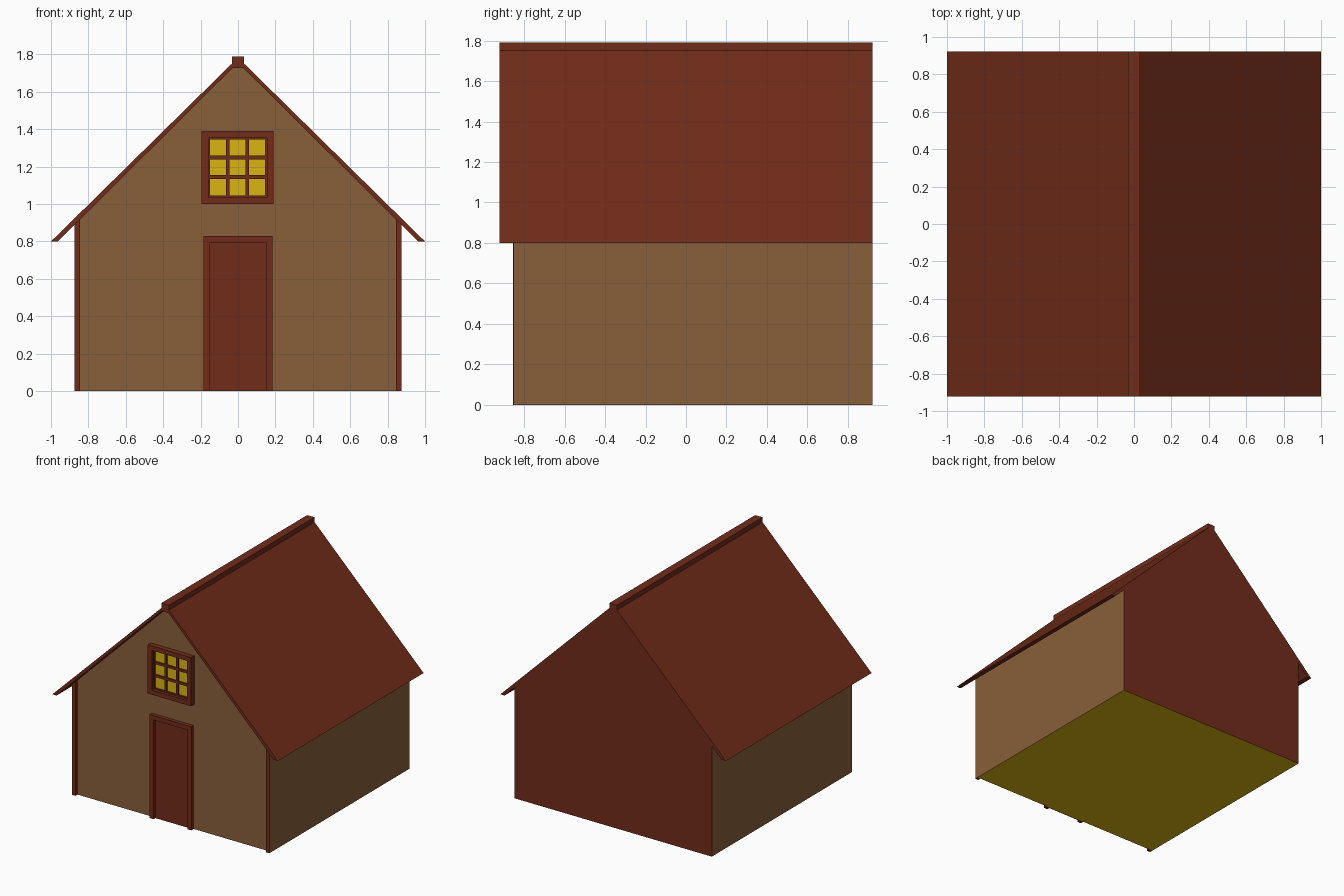
import bpy, bmesh
from mathutils import Vector

if "Cube" in bpy.data.objects:
    bpy.data.objects.remove(bpy.data.objects["Cube"])


def material(name, rgb):
    m = bpy.data.materials.new(name)
    m.diffuse_color = (*rgb, 1)
    m.use_nodes = True
    m.node_tree.nodes["Principled BSDF"].inputs["Base Color"].default_value = m.diffuse_color
    return m


TAN = material("tan_wall", (0.25, 0.115, 0.043))
RED = material("red_wood", (0.165, 0.025, 0.01))
YELLOW = material("yellow_glow", (0.70, 0.46, 0.006))

Y0, Y1 = -0.923, 0.923      # roof ends
WALL = -0.825               # front wall plane
SLOPE = 0.993


def extrude_profile(name, pts, y0, y1, mat, face_mats=()):
    """Extrude an x-z outline along y; face_mats = (direction, material) pairs."""
    bm = bmesh.new()
    face = bm.faces.new([bm.verts.new((x, y0, z)) for x, z in pts])
    ext = bmesh.ops.extrude_face_region(bm, geom=[face])
    verts = [v for v in ext["geom"] if isinstance(v, bmesh.types.BMVert)]
    bmesh.ops.translate(bm, verts=verts, vec=(0, y1 - y0, 0))
    bmesh.ops.recalc_face_normals(bm, faces=bm.faces)
    me = bpy.data.meshes.new(name)
    me.materials.append(mat)
    for i, (direction, m) in enumerate(face_mats, 1):
        me.materials.append(m)
        for f in bm.faces:
            if f.normal.dot(Vector(direction)) > 0.99:
                f.material_index = i
    bm.to_mesh(me)
    bm.free()
    ob = bpy.data.objects.new(name, me)
    bpy.context.collection.objects.link(ob)
    return ob


def box(name, x, z, y, mat, face_mats=()):
    pts = [(x[0], z[0]), (x[1], z[0]), (x[1], z[1]), (x[0], z[1])]
    return extrude_profile(name, pts, y[0], y[1], mat, face_mats)


def frame(name, x, z, w, y, sill=True):
    """Rectangular trim of width w, with or without a bottom rail."""
    box(name + "_left", (x[0], x[0] + w), z, y, RED)
    box(name + "_right", (x[1] - w, x[1]), z, y, RED)
    inner = (x[0] + w, x[1] - w)
    box(name + "_top", inner, (z[1] - w, z[1]), y, RED)
    if sill:
        box(name + "_bottom", inner, (z[0], z[0] + w), y, RED)


# House body: tan front and sides, red back gable, yellow underside
def under_roof(x):
    return 0.8 + (0.963 - abs(x)) * SLOPE


e = under_roof(0.875)
extrude_profile("house_body",
                [(-0.875, 0), (0.875, 0), (0.875, e), (0, under_roof(0)), (-0.875, e)],
                WALL, Y1, TAN, [((0, 1, 0), RED), ((0, 0, -1), YELLOW)])

# Side walls project a little past the front wall, with red ends
for s, side in ((-1, "left"), (1, "right")):
    a, b = s * 0.845, s * 0.875
    extrude_profile(f"{side}_corner_post",
                    [(a, 0), (b, 0), (b, under_roof(b)), (a, under_roof(a))],
                    -0.852, WALL, RED, [((s, 0, 0), TAN)])

# Folded roof slab and ridge cap
extrude_profile("roof",
                [(-1, 0.8), (-0.963, 0.8), (0, under_roof(0)), (0.963, 0.8),
                 (1, 0.8), (0, 0.8 + 0.99 * SLOPE)], Y0, Y1, RED)
box("ridge_cap", (-0.033, 0.033), (1.727, 1.79), (Y0, Y1), RED)

# Door
frame("door_frame", (-0.185, 0.185), (0, 0.83), 0.035, (-0.855, WALL), sill=False)
box("door_panel", (-0.15, 0.15), (0, 0.795), (-0.832, WALL), RED)

# Window: outer trim, inner sash, glazing bars, glowing glass
frame("window_frame", (-0.195, 0.19), (1.0, 1.39), 0.036, (-0.865, WALL))
frame("window_sash", (-0.159, 0.154), (1.036, 1.354), 0.01, (-0.842, WALL))
box("window_glass", (-0.159, 0.154), (1.036, 1.354), (-0.83, WALL), YELLOW)
for i in (-1, 1):
    cx, cz = -0.0025 + i * 0.052, 1.197 + i * 0.052
    box("window_bar_vertical", (cx - 0.009, cx + 0.009), (1.046, 1.344), (-0.842, WALL), RED)
    box("window_bar_horizontal", (-0.149, 0.144), (cz - 0.01, cz + 0.01), (-0.841, WALL), RED)
